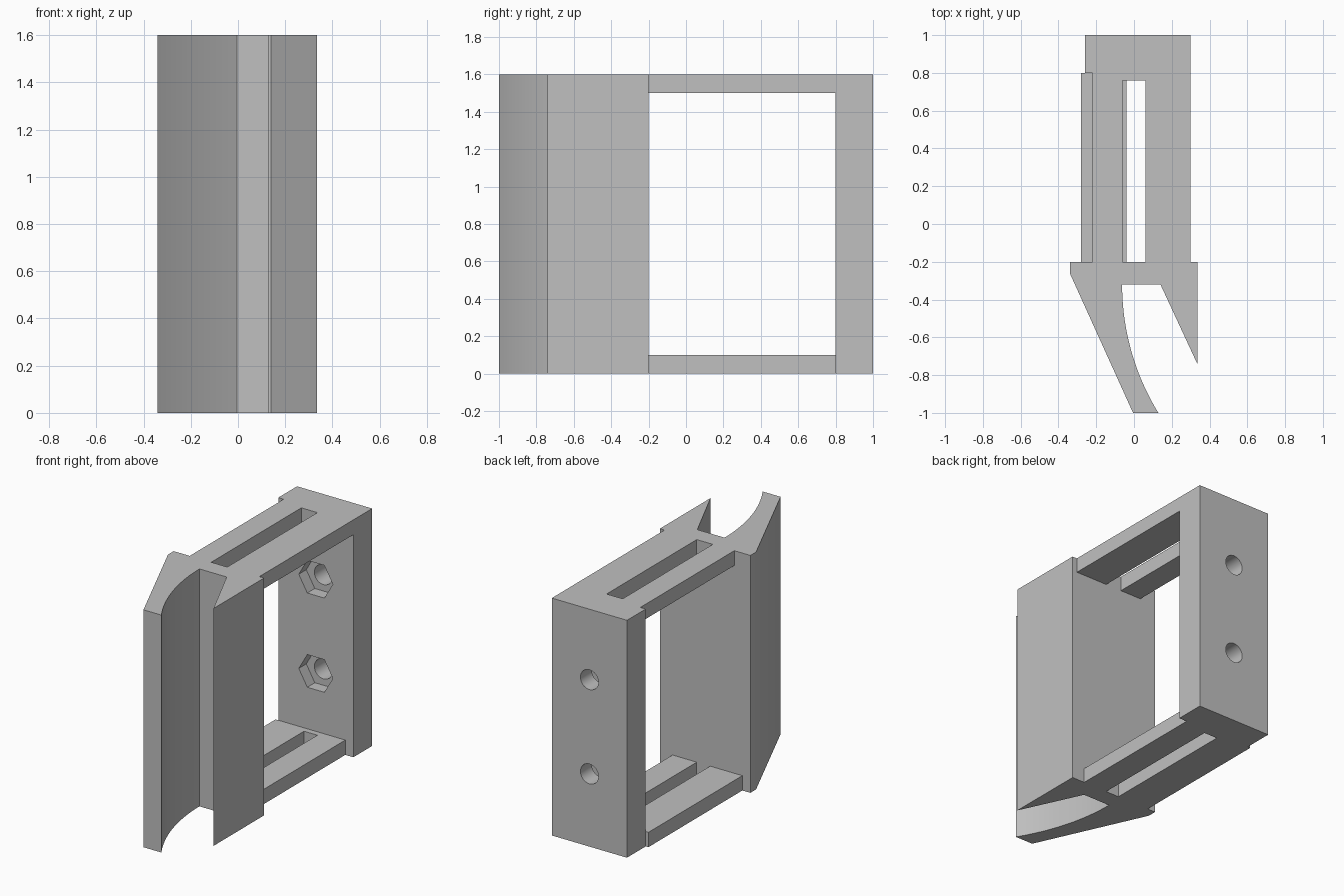
import bpy, bmesh, math
from math import cos, sin, pi

cube = bpy.data.objects.get("Cube")
if cube:
    bpy.data.objects.remove(cube, do_unlink=True)

grey = bpy.data.materials.new("plain grey")
grey.use_nodes = True
COLOUR = (0.53, 0.53, 0.53, 1)
grey.diffuse_color = COLOUR
grey.node_tree.nodes["Principled BSDF"].inputs["Base Color"].default_value = COLOUR


def prism(name, outline, low, high, along_y=False):
    """Extrude a flat outline along z, or along y for an (x, z) outline."""
    bm = bmesh.new()
    place = (lambda p: (p[0], low, p[1])) if along_y else (lambda p: (p[0], p[1], low))
    face = bm.faces.new([bm.verts.new(place(p)) for p in outline])
    out = bmesh.ops.extrude_face_region(bm, geom=[face])
    verts = [v for v in out["geom"] if isinstance(v, bmesh.types.BMVert)]
    d = high - low
    bmesh.ops.translate(bm, verts=verts, vec=(0, d, 0) if along_y else (0, 0, d))
    bmesh.ops.recalc_face_normals(bm, faces=bm.faces)
    mesh = bpy.data.meshes.new(name)
    bm.to_mesh(mesh)
    bm.free()
    mesh.materials.append(grey)
    obj = bpy.data.objects.new(name, mesh)
    bpy.context.collection.objects.link(obj)
    return obj


def select(obj):
    bpy.ops.object.select_all(action="DESELECT")
    obj.select_set(True)
    bpy.context.view_layer.objects.active = obj


def cut(target, cutter):
    cutter.hide_render = True
    mod = target.modifiers.new("cut", "BOOLEAN")
    mod.operation = "DIFFERENCE"
    mod.solver = "EXACT"
    mod.object = cutter
    select(target)
    bpy.ops.object.modifier_apply(modifier=mod.name)
    bpy.data.objects.remove(cutter, do_unlink=True)


def ring(x, z, radius, sides):
    return [(x + radius * cos(2 * pi * i / sides), z + radius * sin(2 * pi * i / sides))
            for i in range(sides)]


HEIGHT, STEP, WALL = 1.6, -0.2, 0.8

# Hooked jaw: slanted blade with a concave inner face, and a short pointed fin
R, TOP = 1.3, -0.32
sweep = math.asin((1 + TOP) / R)
arc = [(-0.063 + R * (1 - cos(a)), TOP - R * sin(a))
       for a in (sweep * i / 24 for i in range(24, -1, -1))]
jaw = prism("hooked_jaw", [(-0.34, STEP), (-0.34, -0.26), (-0.005, -1)] + arc
            + [(0.14, TOP), (0.335, -0.74), (0.335, STEP)], 0, HEIGHT)

# Back wall with two bolt holes and hexagonal nut pockets on the inner side
wall = prism("back_wall", [(-0.26, WALL), (0.3, WALL), (0.3, 1), (-0.26, 1)], 0, HEIGHT)
for z in (0.49, 1.125):
    cut(wall, prism("bolt_cutter", ring(0.02, z, 0.067, 32), 0.7, 1.1, True))
    cut(wall, prism("nut_cutter", ring(0.02, z, 0.127, 6), 0.7, 0.88, True))


# Slotted bars joining jaw and wall
def slotted_bar(name, x0, x1, s0, s1, z0):
    end = 0.76
    prism(name, [(x0, STEP), (s0, STEP), (s0, end), (s1, end), (s1, STEP),
                 (x1, STEP), (x1, WALL), (x0, WALL)], z0, z0 + 0.1)


slotted_bar("top_bar", -0.22, 0.3, -0.06, 0.06, HEIGHT - 0.1)
slotted_bar("bottom_bar", -0.28, 0.24, -0.04, 0.06, 0)

for obj in (jaw, wall):
    select(obj)
    bpy.ops.object.shade_smooth_by_angle(angle=math.radians(30))
